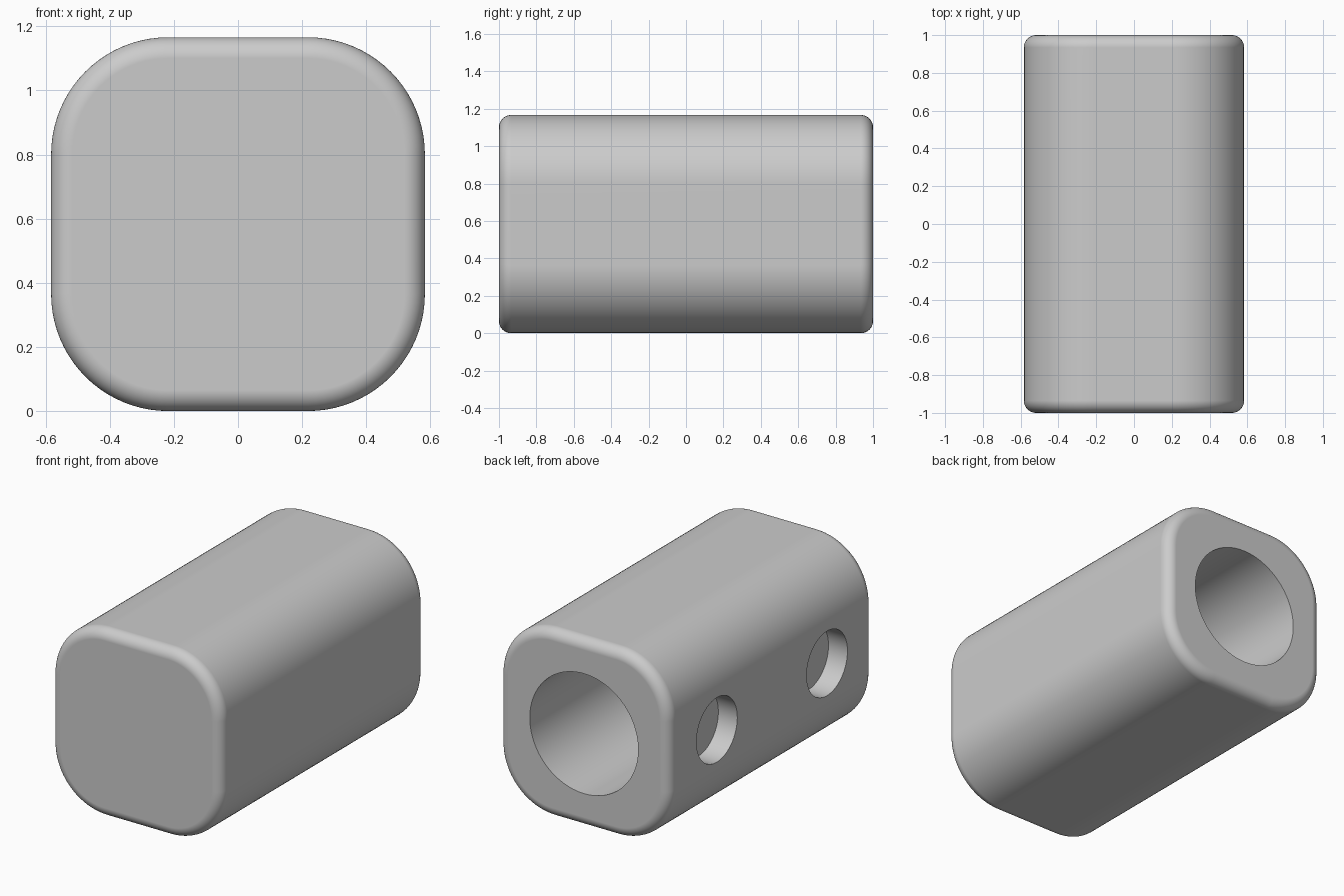
import bpy
import bmesh
from math import sin, cos, pi, radians
from mathutils import Matrix

HALF = 0.583      # half width and half height
LENGTH = 2.0
CORNER = 0.365    # radius of the long edges
FILLET = 0.065    # rounding of both ends
BORE_R = 0.372
HOLE_R = 0.2
HOLE_DEPTH = 0.13

cube = bpy.data.objects.get("Cube")
if cube:
    bpy.data.objects.remove(cube, do_unlink=True)

grey = bpy.data.materials.new("light grey")
grey.use_nodes = True
colour = (0.6, 0.6, 0.6, 1)
grey.diffuse_color = colour
grey.node_tree.nodes["Principled BSDF"].inputs["Base Color"].default_value = colour


def make_object(name, bm):
    bmesh.ops.recalc_face_normals(bm, faces=bm.faces)
    mesh = bpy.data.meshes.new(name)
    bm.to_mesh(mesh)
    bm.free()
    mesh.materials.append(grey)
    obj = bpy.data.objects.new(name, mesh)
    bpy.context.collection.objects.link(obj)
    return obj


def rounded_square(bm, y, inset, steps=20):
    """Ring of vertices around a rounded square across the y axis."""
    centre = HALF - CORNER
    radius = CORNER - inset
    ring = []
    for corner in range(4):
        mid = pi / 4 + corner * pi / 2
        cx = centre * (1 if cos(mid) > 0 else -1)
        cz = centre * (1 if sin(mid) > 0 else -1)
        for i in range(steps + 1):
            a = corner * pi / 2 + i / steps * pi / 2
            ring.append(bm.verts.new((cx + radius * cos(a), y, HALF + cz + radius * sin(a))))
    return ring


def cutter(name, radius, start, end, axis, other=0.0):
    """Cylinder along x or y, at mid height."""
    bm = bmesh.new()
    bmesh.ops.create_cone(bm, cap_ends=True, segments=96, radius1=radius,
                          radius2=radius, depth=abs(end - start))
    mid = (start + end) / 2
    place = (mid, other, HALF) if axis == 'X' else (other, mid, HALF)
    turn = Matrix.Rotation(pi / 2, 4, 'Y' if axis == 'X' else 'X')
    bm.transform(Matrix.Translation(place) @ turn)
    obj = make_object(name, bm)
    obj.hide_render = True
    return obj


# Body: rounded square lofted along y, with quarter-round ends
bm = bmesh.new()
steps = 10
half_end = []
for i in range(steps + 1):
    a = i / steps * pi / 2
    half_end.append((LENGTH / 2 - FILLET * (1 - sin(a)), FILLET * (1 - cos(a))))
stations = [(-y, inset) for y, inset in reversed(half_end)] + half_end
rings = [rounded_square(bm, y, inset) for y, inset in stations]
for a, b in zip(rings, rings[1:]):
    for i in range(len(a)):
        j = (i + 1) % len(a)
        bm.faces.new((a[i], a[j], b[j], b[i]))
bm.faces.new(rings[0])
bm.faces.new(rings[-1])
body = make_object("block_body", bm)

# Blind bore from the back end, and two shallow round pockets in the -x side
cutters = [cutter("bore_cutter", BORE_R, -0.79, 1.1, 'Y')]
for n, y in enumerate((-0.55, 0.53)):
    cutters.append(cutter(f"pocket_cutter_{n + 1}", HOLE_R, -HALF - 0.1,
                          -HALF + HOLE_DEPTH, 'X', y))

bpy.ops.object.select_all(action='DESELECT')
bpy.context.view_layer.objects.active = body
body.select_set(True)
for tool in cutters:
    mod = body.modifiers.new(tool.name, 'BOOLEAN')
    mod.operation = 'DIFFERENCE'
    mod.solver = 'EXACT'
    mod.object = tool
    bpy.ops.object.modifier_apply(modifier=mod.name)
for tool in cutters:
    bpy.data.objects.remove(tool, do_unlink=True)

# Smooth rounds, crisp hole rims, flat sides kept flat
bpy.ops.object.shade_smooth_by_angle(angle=radians(35))
weighted = body.modifiers.new("weighted_normals", 'WEIGHTED_NORMAL')
weighted.keep_sharp = True
